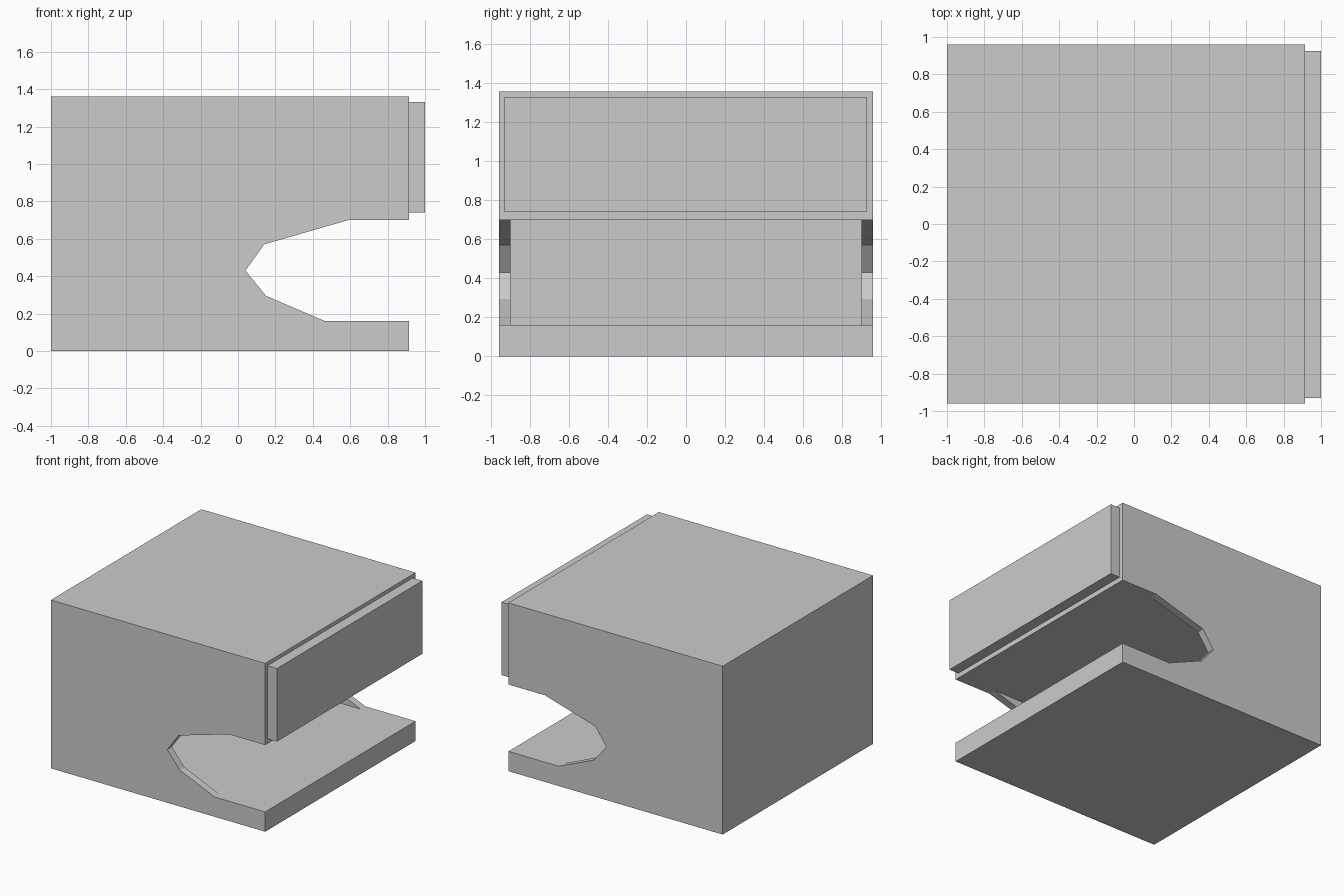
import bpy, bmesh
from mathutils import Vector

if "Cube" in bpy.data.objects:
    bpy.data.objects.remove(bpy.data.objects["Cube"])


def prism(name, profile, y0, y1):
    """Extrude an (x, z) profile from y0 to y1."""
    bm = bmesh.new()
    face = bm.faces.new([bm.verts.new((x, y0, z)) for x, z in profile])
    ext = bmesh.ops.extrude_face_region(bm, geom=[face])
    verts = [v for v in ext["geom"] if isinstance(v, bmesh.types.BMVert)]
    bmesh.ops.translate(bm, verts=verts, vec=Vector((0, y1 - y0, 0)))
    bmesh.ops.recalc_face_normals(bm, faces=bm.faces)
    mesh = bpy.data.meshes.new(name)
    bm.to_mesh(mesh)
    bm.free()
    obj = bpy.data.objects.new(name, mesh)
    bpy.context.collection.objects.link(obj)
    return obj


def box(name, x0, x1, y0, y1, z0, z1):
    return prism(name, [(x0, z0), (x1, z0), (x1, z1), (x0, z1)], y0, y1)


def cut(obj, cutter):
    """Subtract the cutter and remove it."""
    mod = obj.modifiers.new("cut", 'BOOLEAN')
    mod.operation = 'DIFFERENCE'
    mod.solver = 'EXACT'
    mod.object = cutter
    bpy.context.view_layer.objects.active = obj
    bpy.ops.object.modifier_apply(modifier=mod.name)
    bpy.data.objects.remove(cutter)


# Cabinet body with an open shelf
body = box("cabinet_body", -1, 0.915, -0.96, 0.96, 0, 1.36)
cut(body, box("shelf_cavity", -0.94, 1.2, -0.90, 0.90, 0.16, 0.70))

# Faceted notch through both side panels
notch = [(1.2, 0.70), (0.59, 0.70), (0.14, 0.57), (0.04, 0.43),
         (0.15, 0.295), (0.465, 0.16), (1.2, 0.16)]
cut(body, prism("side_notch", notch, -1.2, 1.2))

# Raised drawer front
box("drawer_front", 0.915, 1.0, -0.93, 0.925, 0.74, 1.33)
